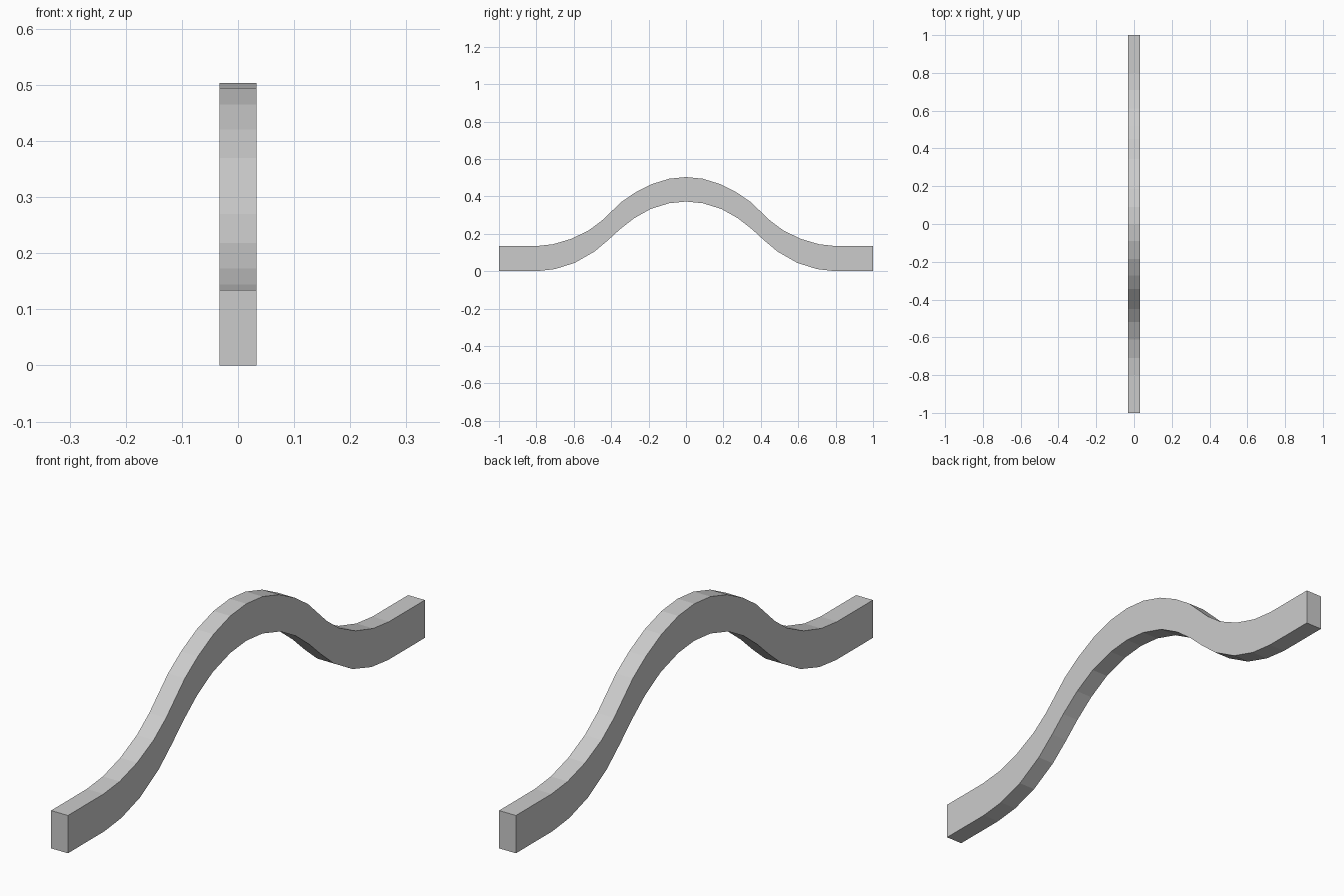
import bpy, bmesh

if "Cube" in bpy.data.objects:
    bpy.data.objects.remove(bpy.data.objects["Cube"])

HALF_W = 0.033
# Half profiles (y, z) from the crown to the flat end
top = [(0, .503), (.09, .494), (.184, .465), (.272, .42), (.345, .37),
       (.45, .27), (.52, .218), (.612, .173), (.71, .144), (.80, .134), (1, .134)]
under = [(0, .372), (.09, .363), (.19, .332), (.277, .283), (.354, .223),
         (.416, .166), (.49, .104), (.595, .044), (.70, .011), (.795, 0), (1, 0)]


def mirrored(half):
    return [(-y, z) for y, z in reversed(half[1:])] + half


# Arched bar: strips of side quads, extruded across x
bm = bmesh.new()
rows = [[bm.verts.new((-HALF_W, y, z)) for y, z in mirrored(p)] for p in (top, under)]
t, u = rows
for i in range(len(t) - 1):
    bm.faces.new((t[i], t[i + 1], u[i + 1], u[i]))
res = bmesh.ops.extrude_face_region(bm, geom=bm.faces[:], use_keep_orig=True)
moved = [g for g in res["geom"] if isinstance(g, bmesh.types.BMVert)]
bmesh.ops.translate(bm, verts=moved, vec=(2 * HALF_W, 0, 0))
bmesh.ops.recalc_face_normals(bm, faces=bm.faces[:])

mesh = bpy.data.meshes.new("arched_bar")
bm.to_mesh(mesh)
bm.free()
bpy.context.collection.objects.link(bpy.data.objects.new("arched_bar", mesh))
